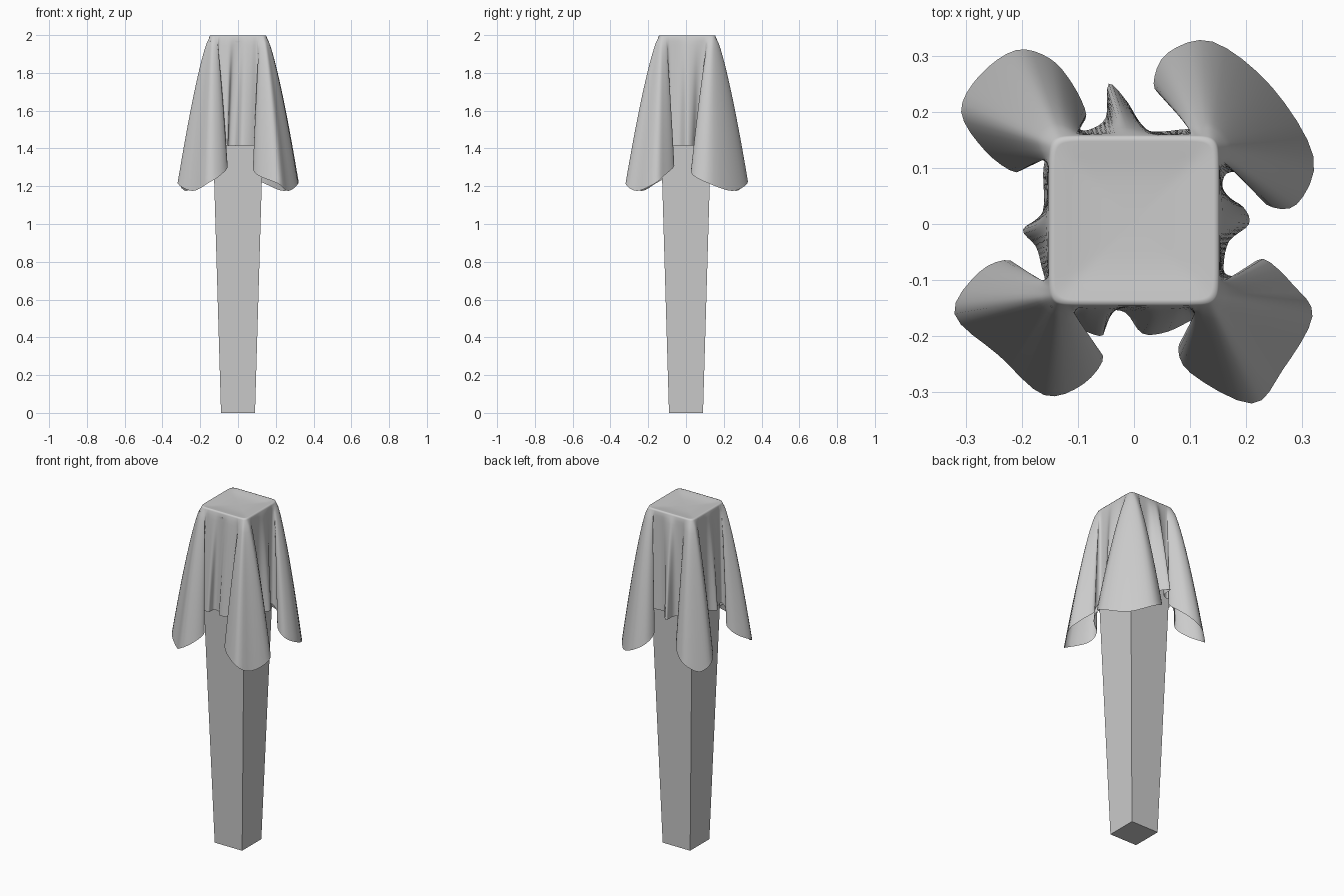
import bpy, bmesh, math
from mathutils import Vector

if "Cube" in bpy.data.objects:
    bpy.data.objects.remove(bpy.data.objects["Cube"])


def make_object(name, bm):
    bmesh.ops.recalc_face_normals(bm, faces=bm.faces[:])
    me = bpy.data.meshes.new(name)
    bm.to_mesh(me)
    bm.free()
    ob = bpy.data.objects.new(name, me)
    bpy.context.collection.objects.link(ob)
    return ob


# tapered square pedestal, wider at the top
bm = bmesh.new()
bmesh.ops.create_cube(bm, size=1)
for v in bm.verts:
    half = 0.148 if v.co.z > 0 else 0.09
    v.co = Vector((math.copysign(half, v.co.x), math.copysign(half, v.co.y),
                   1.97 if v.co.z > 0 else 0))
make_object("pedestal", bm)

# plan of the cloth hem: gently pleated sides, and lobes hanging at the corners
right_side = [(.16, -.07), (.17, -.03), (.205, 0), (.195, .03), (.16, .055)]
back_side = [(.08, .168), (.02, .168), (-.01, .215), (-.045, .25), (-.05, .19), (-.08, .168)]
left_side = [(-.162, .09), (-.163, .02), (-.198, -.01), (-.175, -.04), (-.165, -.075)]
front_side = [(-.09, -.19), (-.055, -.198), (-.05, -.158), (-.015, -.158), (.015, -.195), (.06, -.192)]
back_right = [(.165, .09), (.205, .085), (.235, .035), (.29, .035), (.32, .12), (.245, .245),
              (.14, .325), (.06, .305), (.035, .25), (.06, .22), (.12, .178)]
back_left = [(-.1, .172), (-.085, .195), (-.11, .25), (-.15, .295), (-.21, .31), (-.275, .265),
             (-.308, .2), (-.265, .13), (-.21, .092), (-.188, .12), (-.16, .125)]
front_left = [(-.16, -.11), (-.2, -.105), (-.22, -.065), (-.275, -.085), (-.32, -.16), (-.24, -.235),
              (-.16, -.305), (-.09, -.285), (-.055, -.235), (-.11, -.22), (-.125, -.175)]
front_right = [(.115, -.168), (.115, -.2), (.08, -.215), (.1, -.265), (.21, -.32), (.265, -.26),
               (.318, -.165), (.285, -.11), (.23, -.062), (.195, -.09), (.165, -.09)]

# every hem entry: position plus the angle where that thread leaves the table edge
hem = []
sections = [(right_side, back_right), (back_side, back_left),
            (left_side, front_left), (front_side, front_right)]
for k, (side, lobe) in enumerate(sections):
    for i, (x, y) in enumerate(side):
        f = i / (len(side) - 1)
        hem.append((Vector((x, y, 1.415)), 90 * k - 27 + 54 * f))
    for i, (x, y) in enumerate(lobe):
        f = i / (len(lobe) - 1)
        z = 1.175 + 0.235 * abs(2 * f - 1) ** 1.1
        hem.append((Vector((x, y, z)), 90 * k + 32 + 26 * f))


def spline(a, b, c, d, t):
    return 0.5 * (2 * b + (c - a) * t + (2 * a - 5 * b + 4 * c - d) * t * t
                  + (3 * b - a - 3 * c + d) * t ** 3)


def top_edge(deg, half):
    c, s = math.cos(math.radians(deg)), math.sin(math.radians(deg))
    r = half * (abs(c) ** 12 + abs(s) ** 12) ** (-1 / 12)
    return Vector((r * c, r * s + 0.006, 0))


STEPS, ROWS = 4, 26
threads = []
n = len(hem)
for i in range(n):
    p = [hem[(i + j) % n] for j in (-1, 0, 1, 2)]
    a0, a1 = p[1][1], p[2][1]
    if a1 < a0:
        a1 += 360
    for j in range(STEPS):
        t = j / STEPS
        threads.append((spline(*[q[0] for q in p], t), a0 + (a1 - a0) * t))

# draped cloth: flat top, rounded edge, then falling into the folds
bm = bmesh.new()
centre = bm.verts.new((0, 0.006, 1.988))
columns = []
for end, deg in threads:
    col = []
    for scale, z in ((.4, 1.989), (.75, 1.992), (.93, 1.998), (.98, 1.998), (1, 1.99)):
        p = top_edge(deg, 0.152 * scale)
        col.append(bm.verts.new((p.x, p.y, z)))
    start = top_edge(deg, 0.153)
    for r in range(1, ROWS + 1):
        t = r / ROWS
        p = start.lerp(end, t ** 0.75)
        col.append(bm.verts.new((p.x, p.y, 1.99 + (end.z - 1.99) * t)))
    columns.append(col)
for i, a in enumerate(columns):
    b = columns[(i + 1) % len(columns)]
    bm.faces.new((centre, a[0], b[0]))
    for r in range(len(a) - 1):
        bm.faces.new((a[r], a[r + 1], b[r + 1], b[r]))
for f in bm.faces:
    f.smooth = True
make_object("draped_cloth", bm)
